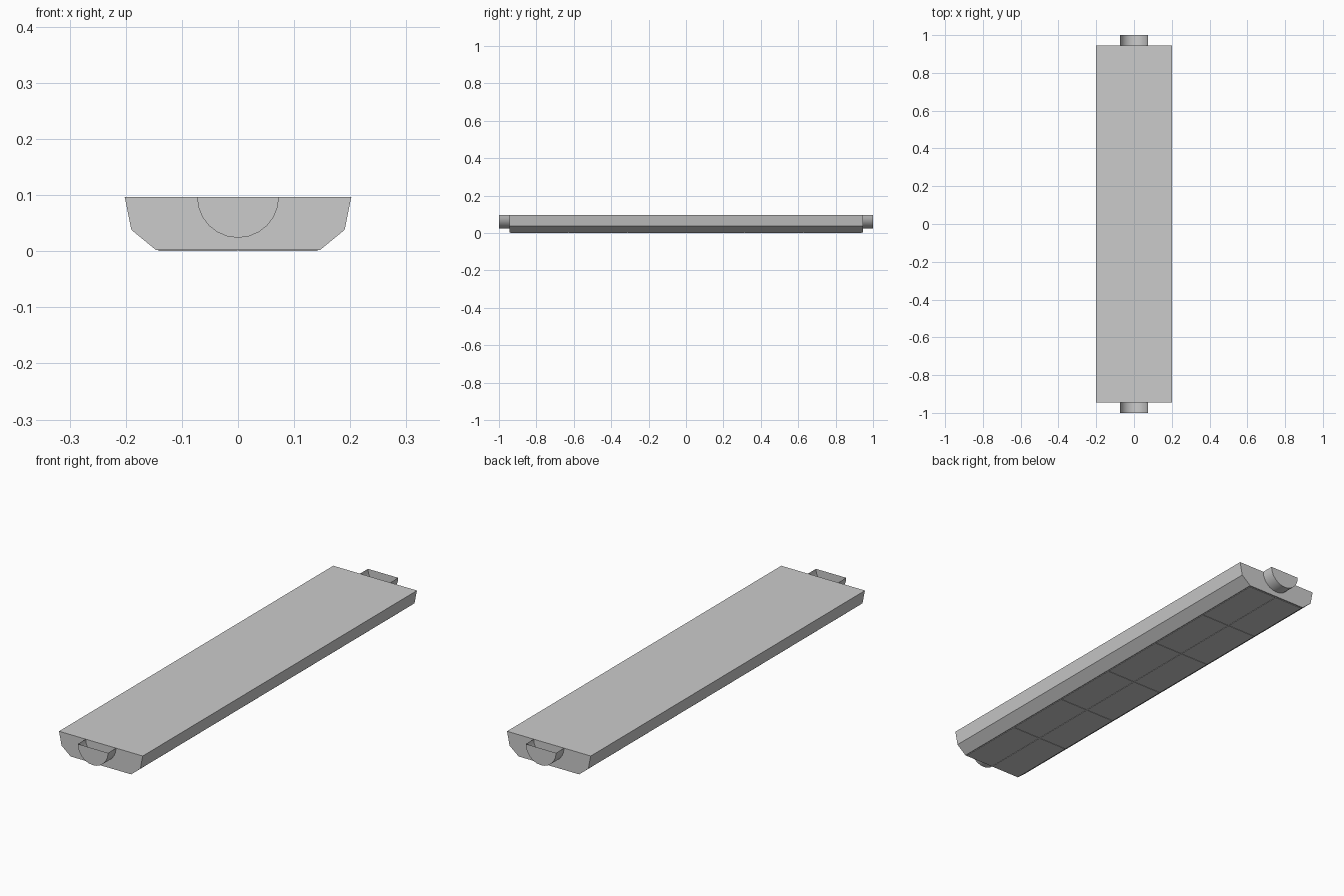
import bpy, bmesh, math

if "Cube" in bpy.data.objects:
    bpy.data.objects.remove(bpy.data.objects["Cube"])

TOP, BODY_END, TIP = 0.097, 0.945, 1.0


def extrude_profile(name, profile, y0, y1, closed=True, caps=()):
    """Sweep an x/z profile along y, with faces on the listed ends."""
    bm = bmesh.new()
    rings = [[bm.verts.new((x, y, z)) for x, z in profile] for y in (y0, y1)]
    n = len(profile)
    for i in range(n if closed else n - 1):
        j = (i + 1) % n
        bm.faces.new((rings[0][i], rings[0][j], rings[1][j], rings[1][i]))
    for c in caps:
        bm.faces.new(rings[c])
    bmesh.ops.recalc_face_normals(bm, faces=bm.faces[:])
    mesh = bpy.data.meshes.new(name)
    bm.to_mesh(mesh)
    bm.free()
    ob = bpy.data.objects.new(name, mesh)
    bpy.context.collection.objects.link(ob)
    return ob


# Housing with chamfered lower sides
half = [(0.146, 0.002), (0.19, 0.038), (0.202, TOP)]
profile = half + [(-x, z) for x, z in reversed(half)]
extrude_profile("housing", profile, -BODY_END, BODY_END, caps=(0, 1))

# Open-topped half-round end connectors
R, SEG = 0.073, 12
arc = [(-R * math.cos(math.pi * i / SEG), TOP - R * math.sin(math.pi * i / SEG))
       for i in range(SEG + 1)]
for side, label in ((-1, "front"), (1, "back")):
    ob = extrude_profile(label + "_connector", arc, side * BODY_END, side * TIP,
                         closed=False, caps=(1,))
    # Normals point away from the open half-cylinder's axis
    bm = bmesh.new()
    bm.from_mesh(ob.data)
    for f in bm.faces:
        c = f.calc_center_median()
        if abs(f.normal.y) > 0.9:
            out = f.normal.y * side
        else:
            out = f.normal.x * c.x + f.normal.z * (c.z - TOP)
        if out < 0:
            f.normal_flip()
    bm.to_mesh(ob.data)
    bm.free()
    bpy.ops.object.select_all(action='DESELECT')
    ob.select_set(True)
    bpy.context.view_layer.objects.active = ob
    bpy.ops.object.shade_smooth_by_angle(angle=math.radians(40))

# Thin panels under the housing, two columns of six
ROWS, GAP = 6, 0.001
step = 2 * (BODY_END - 0.005) / ROWS
for col, (x0, x1) in enumerate(((-0.142, -GAP), (GAP, 0.142))):
    for row in range(ROWS):
        y0 = -BODY_END + 0.005 + row * step
        extrude_profile(f"panel_{col}_{row}",
                        [(x0, 0.0), (x1, 0.0), (x1, 0.003), (x0, 0.003)],
                        y0 + GAP, y0 + step - GAP, caps=(0, 1))
